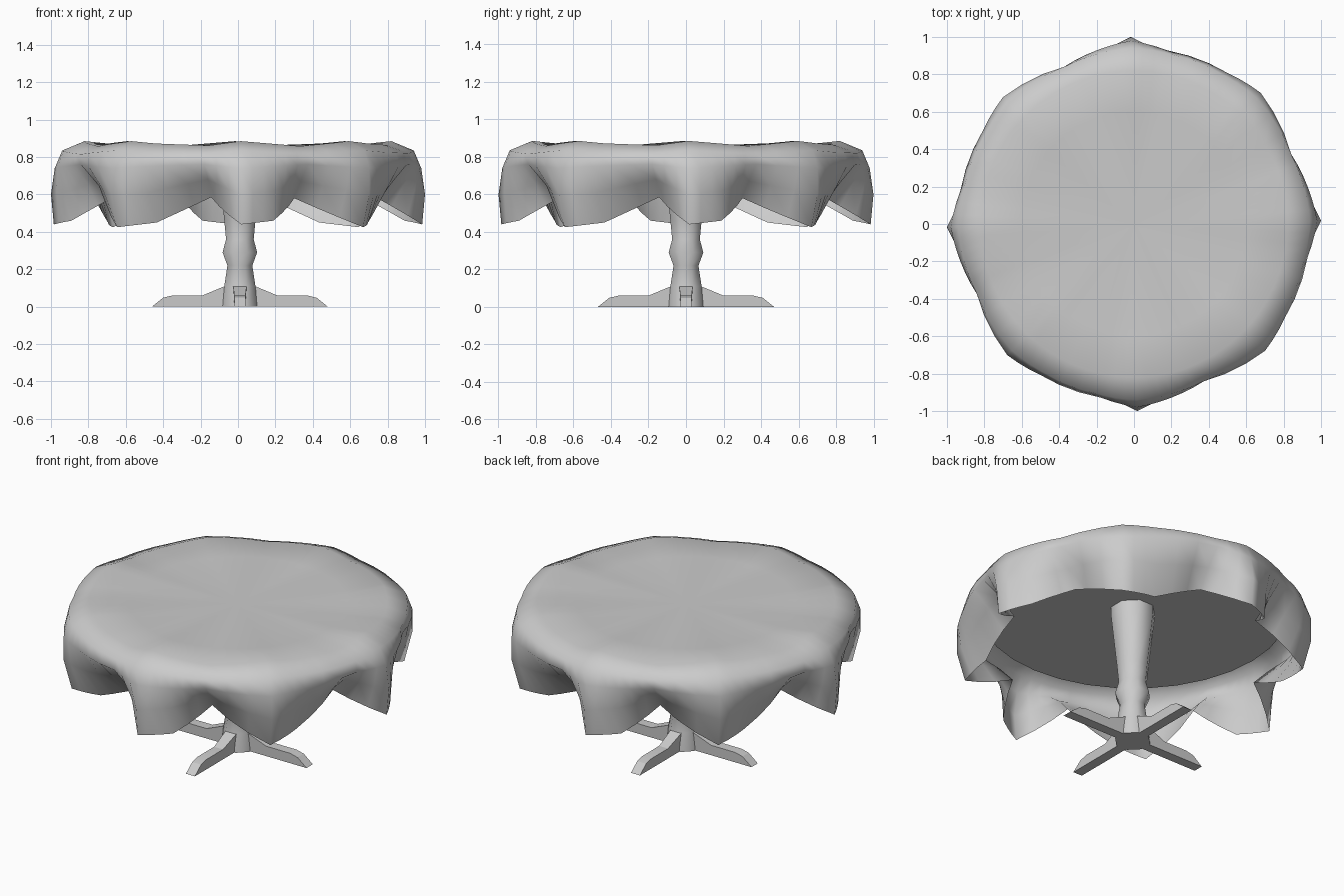
import bpy, bmesh, math

if "Cube" in bpy.data.objects:
    bpy.data.objects.remove(bpy.data.objects["Cube"])


def make_object(name, bm, angle):
    bmesh.ops.recalc_face_normals(bm, faces=bm.faces)
    mesh = bpy.data.meshes.new(name)
    bm.to_mesh(mesh)
    bm.free()
    ob = bpy.data.objects.new(name, mesh)
    bpy.context.collection.objects.link(ob)
    bpy.ops.object.select_all(action='DESELECT')
    ob.select_set(True)
    bpy.context.view_layer.objects.active = ob
    bpy.ops.object.shade_smooth_by_angle(angle=math.radians(angle))
    return ob


def skin(bm, rings):
    for a, b in zip(rings, rings[1:]):
        for i in range(len(a)):
            j = (i + 1) % len(a)
            bm.faces.new((a[i], a[j], b[j], b[i]))


def lathe(name, profile, sides, angle, offset=0.0, x=0.0):
    bm = bmesh.new()
    rings = [[bm.verts.new((x + r * math.cos(offset + math.tau * i / sides),
                            r * math.sin(offset + math.tau * i / sides), z))
              for i in range(sides)] for r, z in profile]
    skin(bm, rings)
    bm.faces.new(rings[0])
    bm.faces.new(rings[-1])
    return make_object(name, bm, angle)


# Tablecloth: fold pattern over a quarter turn, repeated four times
ANGLES = [0, 11, 23, 45, 57, 78]
ROWS = [  # (radius, height) at each fold angle, from inner top to hem
    [(.60, .862)] * 6,
    [(.82, .885), (.82, .872), (.82, .858), (.82, .885), (.82, .872), (.82, .862)],
    [(.94, .835), (.93, .825), (.92, .815), (.94, .835), (.93, .825), (.93, .82)],
    [(.98, .74), (.95, .75), (.92, .76), (.975, .74), (.95, .75), (.945, .76)],
    [(1.0, .60), (.92, .62), (.82, .67), (.975, .60), (.90, .61), (.84, .68)],
    [(.985, .44), (.91, .46), (.74, .58), (.93, .425), (.82, .45), (.75, .585)],
]
bm = bmesh.new()
SUB = 3
rings = []
for row in ROWS:
    ring = []
    for quarter in range(4):
        for k in range(6):
            a0, a1 = ANGLES[k], (ANGLES + [90])[k + 1]
            (r0, z0), (r1, z1) = row[k], row[(k + 1) % 6]
            for s in range(SUB):
                t = s / SUB
                ang = math.radians(a0 + (a1 - a0) * t + 90 * quarter + 1)
                r, z = r0 + (r1 - r0) * t, z0 + (z1 - z0) * t
                ring.append(bm.verts.new((r * math.cos(ang), r * math.sin(ang), z)))
    rings.append(ring)
skin(bm, rings)
centre = bm.verts.new((0, 0, .858))
for i in range(len(rings[0])):
    bm.faces.new((centre, rings[0][i], rings[0][(i + 1) % len(rings[0])]))
make_object("tablecloth", bm, 80)

# Round table top just under the cloth
lathe("table_top", [(.85, .828), (.85, .84)], 32, 30)

# Turned pedestal
lathe("pedestal", [(.10, 0), (.09, .11), (.072, .22), (.10, .29), (.08, .36),
                   (.09, .46), (.125, .78), (.125, .835)], 8, 50, math.pi / 8, .01)

# Four spreading feet
FOOT = [(.03, 0), (.47, 0), (.41, .048), (.36, .06), (.20, .06), (.08, .11), (.03, .11)]
for n, name in enumerate(("right", "back", "left", "front")):
    bm = bmesh.new()
    sides = []
    for s in (-1, 1):
        sides.append([bm.verts.new((x, s * (.036 if z > .1 else .03), z))
                      for x, z in FOOT])
    skin(bm, sides)
    bm.faces.new(sides[0])
    bm.faces.new(sides[1])
    foot = make_object(name + "_foot", bm, 20)
    foot.rotation_euler.z = n * math.pi / 2
    foot.location.x = .01
